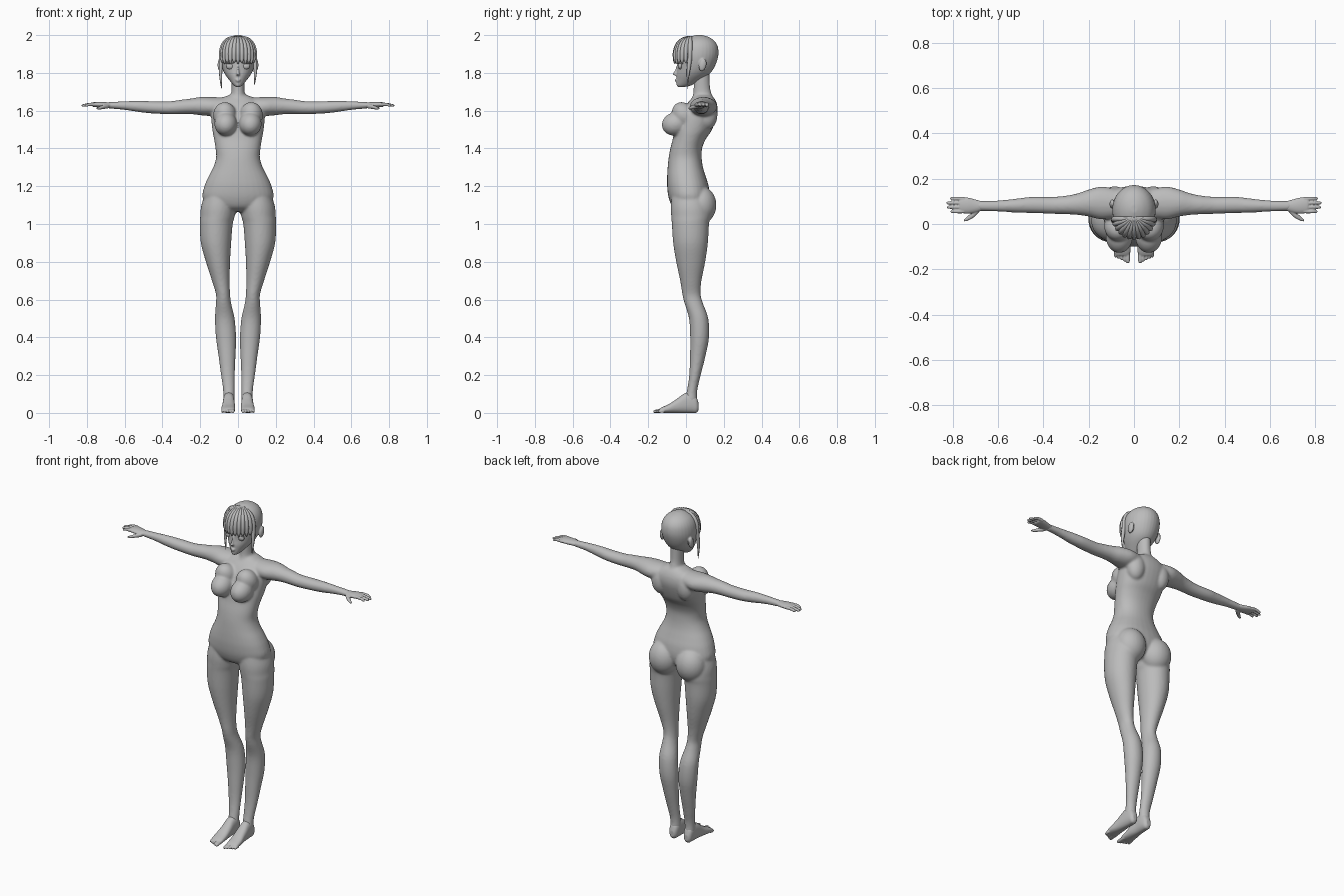
import bpy, bmesh, math
from mathutils import Matrix, Vector

grey = bpy.data.materials.new("clay grey")
grey.diffuse_color = (0.5, 0.5, 0.5, 1)
ORDER = {"x": (0, 1, 2), "y": (1, 0, 2), "z": (2, 0, 1)}


def spline(a, b, c, d, t):
    return 0.5 * (2*b + (c-a)*t + (2*a-5*b+4*c-d)*t*t + (3*b-a-3*c+d)*t**3)


def loft(bm, axis, rings, side=1, n=32, power=1.0, steps=4):
    """Smooth closed loft; each ring is (position, u0, u1, v0, v1) along the axis."""
    full = []
    for i in range(len(rings) - 1):
        q = [rings[max(i-1, 0)], rings[i], rings[i+1], rings[min(i+2, len(rings)-1)]]
        for k in range(steps):
            full.append([spline(*[r[j] for r in q], k/steps) for j in range(5)])
    full.append(rings[-1])
    loops = []
    for p, u0, u1, v0, v1 in full:
        loop = []
        for k in range(n):
            a = 2*math.pi*k/n
            c, s = math.cos(a), math.sin(a)
            co = [0, 0, 0]
            o = ORDER[axis]
            co[o[0]] = p
            co[o[1]] = (u0+u1)/2 + (u1-u0)/2*math.copysign(abs(c)**power, c)
            co[o[2]] = (v0+v1)/2 + (v1-v0)/2*math.copysign(abs(s)**power, s)
            co[0] *= side
            loop.append(bm.verts.new(co))
        loops.append(loop)
    new = [bm.faces.new(loops[0]), bm.faces.new(loops[-1])]
    for a, b in zip(loops, loops[1:]):
        new += [bm.faces.new((a[k], a[(k+1) % n], b[(k+1) % n], b[k])) for k in range(n)]
    bmesh.ops.recalc_face_normals(bm, faces=new)


def ball(bm, c, r, side=1, tilt=0):
    m = (Matrix.Translation((c[0]*side, c[1], c[2])) @ Matrix.Rotation(tilt, 4, "X")
         @ Matrix.Diagonal((*r, 1)))
    bmesh.ops.create_uvsphere(bm, u_segments=24, v_segments=16, radius=1, matrix=m)


def finish(bm, name, voxel=0, smooth=0):
    me = bpy.data.meshes.new(name)
    bm.to_mesh(me)
    bm.free()
    ob = bpy.data.objects.new(name, me)
    bpy.context.collection.objects.link(ob)
    me.materials.append(grey)
    me.polygons.foreach_set("use_smooth", [True]*len(me.polygons))
    if voxel:
        m = ob.modifiers.new("fuse", "REMESH")
        m.mode, m.voxel_size, m.use_smooth_shade = "VOXEL", voxel, True
        s = ob.modifiers.new("soften", "SMOOTH")
        s.factor, s.iterations = 0.5, smooth
    return ob


# Body: torso, neck, arms and legs fused into one skin
bm = bmesh.new()
torso = [(1.685, .04, .05, .13), (1.665, .09, .03, .15), (1.63, .135, .0, .165),
         (1.58, .143, -.03, .165), (1.5, .136, -.06, .138), (1.45, .127, -.07, .105),
         (1.4, .119, -.083, .085), (1.35, .116, -.092, .083), (1.3, .131, -.097, .09),
         (1.25, .157, -.1, .105), (1.2, .178, -.1, .12), (1.14, .188, -.092, .125),
         (1.09, .15, -.07, .11), (1.065, .06, -.03, .08)]
loft(bm, "z", [(z, -w, w, f, b) for z, w, f, b in torso], power=.9)
neck = [(1.63, .065, .02, .15), (1.665, .05, .03, .145), (1.69, .037, .038, .135),
        (1.73, .034, .04, .127), (1.82, .036, .04, .125)]
loft(bm, "z", [(z, -w, w, f, b) for z, w, f, b in neck])
arm = [(.06, .03, .15, 1.58, 1.67), (.14, .02, .165, 1.572, 1.672), (.2, .033, .152, 1.576, 1.672),
       (.25, .04, .135, 1.582, 1.664), (.3, .043, .125, 1.582, 1.658), (.36, .045, .12, 1.581, 1.65),
       (.45, .048, .12, 1.585, 1.65), (.52, .05, .112, 1.592, 1.652), (.6, .055, .104, 1.604, 1.65),
       (.69, .058, .102, 1.612, 1.645)]
leg = [(1.2, .03, .16, -.07, .1), (1.1, .012, .194, -.08, .125), (1.04, .018, .2, -.078, .13),
       (1.0, .028, .202, -.075, .122), (.9, .036, .197, -.068, .116), (.8, .042, .17, -.052, .102),
       (.7, .044, .138, -.031, .082), (.63, .042, .117, -.02, .077), (.58, .036, .117, -.008, .09),
       (.5, .018, .122, .016, .118), (.4, .01, .117, .022, .122), (.3, .013, .103, .021, .103),
       (.2, .017, .09, .017, .078), (.12, .018, .079, .005, .06), (.06, .018, .078, -.01, .06)]
for s in (1, -1):
    loft(bm, "x", arm, s)
    loft(bm, "z", leg, s)
    ball(bm, (.09, .078, 1.1), (.088, .083, .1), s)           # seat
    ball(bm, (.065, -.055, 1.53), (.06, .074, .062), s, .25)  # chest
    ball(bm, (.07, -.01, 1.575), (.062, .06, .075), s, .6)
    ball(bm, (.085, .115, 1.58), (.055, .052, .08), s)        # shoulder blade
finish(bm, "body", .0065, 8)

# Head with nose, lips, chin and ears
bm = bmesh.new()
head = [(1.725, .01, -.042, -.01), (1.735, .024, -.05, .03), (1.76, .045, -.05, .075),
        (1.79, .067, -.05, .12), (1.82, .082, -.046, .145), (1.86, .093, -.046, .163),
        (1.9, .096, -.048, .172), (1.94, .089, -.038, .168), (1.97, .071, -.014, .15),
        (1.99, .043, .02, .12), (2.0, .014, .05, .085)]
loft(bm, "z", [(z, -w, w, f, b) for z, w, f, b in head])
loft(bm, "z", [(1.785, -.009, .009, -.055, -.03), (1.793, -.01, .01, -.071, -.03),
               (1.81, -.007, .007, -.06, -.03), (1.84, -.006, .006, -.05, -.03)], n=12)
ball(bm, (0, -.05, 1.764), (.015, .009, .004))
ball(bm, (0, -.05, 1.756), (.012, .008, .004))
for s in (1, -1):
    ball(bm, (.096, .088, 1.842), (.012, .02, .034), s, -.2)
finish(bm, "head", .004, 4)

# Eyes with an upper lash
bm = bmesh.new()
for s in (1, -1):
    ball(bm, (.042, -.031, 1.836), (.021, .011, .017), s)
    ball(bm, (.042, -.036, 1.852), (.024, .009, .004), s)
finish(bm, "eyes")

# Hands
for s, label in ((1, "left"), (-1, "right")):
    bm = bmesh.new()
    loft(bm, "x", [(.67, .06, .1, 1.614, 1.643), (.7, .05, .108, 1.614, 1.645),
                   (.735, .046, .117, 1.617, 1.647), (.765, .05, .117, 1.62, 1.645),
                   (.772, .06, .11, 1.625, 1.64)], s)
    for i, tip in enumerate((.81, .825, .828, .812)):
        y = .055 + .019*i
        loft(bm, "x", [(.75, y-.008, y+.008, 1.624, 1.643), (.785, y-.008, y+.008, 1.625, 1.642),
                       (tip-.008, y-.007, y+.007, 1.62, 1.635), (tip, y-.003, y+.003, 1.624, 1.631)], s, 12)
    loft(bm, "x", [(.685, .05, .075, 1.612, 1.635), (.71, .027, .056, 1.609, 1.631),
                   (.735, .014, .034, 1.606, 1.622), (.75, .011, .02, 1.608, 1.616)], s, 16)
    finish(bm, label + "_hand", .003, 3)

    # Feet with toes
    bm = bmesh.new()
    loft(bm, "y", [(.067, .035, .06, .015, .05), (.055, .024, .072, .001, .085),
                   (.03, .018, .077, 0, .11), (-.01, .018, .08, 0, .102), (-.05, .016, .083, 0, .073),
                   (-.09, .015, .088, 0, .047), (-.125, .016, .087, .001, .031),
                   (-.14, .024, .08, .005, .022)], s, power=.85)
    for i in range(5):
        x, r = .027 + .0137*i, .0095 if i == 0 else .007
        end = -.173 + .0065*i
        loft(bm, "y", [(-.115, x-r, x+r, .002, .024), (end+.015, x-r, x+r, 0, .018),
                       (end+.004, x-r*.8, x+r*.8, 0, .015), (end, x-r*.4, x+r*.4, .003, .01)], s, 12)
    finish(bm, label + "_foot", .003, 3)

# Fringe: tapered strands from the crown, with a long lock at each temple
cu = bpy.data.curves.new("hair_fringe", "CURVE")
cu.dimensions, cu.bevel_depth, cu.bevel_resolution, cu.resolution_u = "3D", 1, 2, 4
cu.use_fill_caps = True
N = 13
for i in range(N):
    a = math.radians(-78 + 156*i/(N-1))
    sn, cs = math.sin(a), math.cos(a)
    x, y = .091*sn, .042 - .1*cs
    pts = [(.01*sn, .03, 1.992, .004), (.045*sn, .03-.035*cs, 1.988, .009),
           (.08*sn, .04-.085*cs, 1.955, .012), (x, y, 1.91, .013), (x, y, 1.88, .012)]
    if i in (0, N-1):
        low = 1.715 if i == 0 else 1.735
        pts += [(x*1.04, y-.008, 1.82, .01), (x*1.02, y-.012, low+.04, .006), (x*.98, y-.012, low, .001)]
    else:
        pts += [(x, y-.002, 1.862, .009), (x, y, 1.846 + .006*(i % 2), .002)]
    sp = cu.splines.new("NURBS")
    sp.points.add(len(pts)-1)
    sp.use_endpoint_u, sp.order_u = True, 3
    for p, (px, py, pz, r) in zip(sp.points, pts):
        p.co, p.radius = (px, py, pz, 1), r
cu.materials.append(grey)
bpy.context.collection.objects.link(bpy.data.objects.new("hair_fringe", cu))
